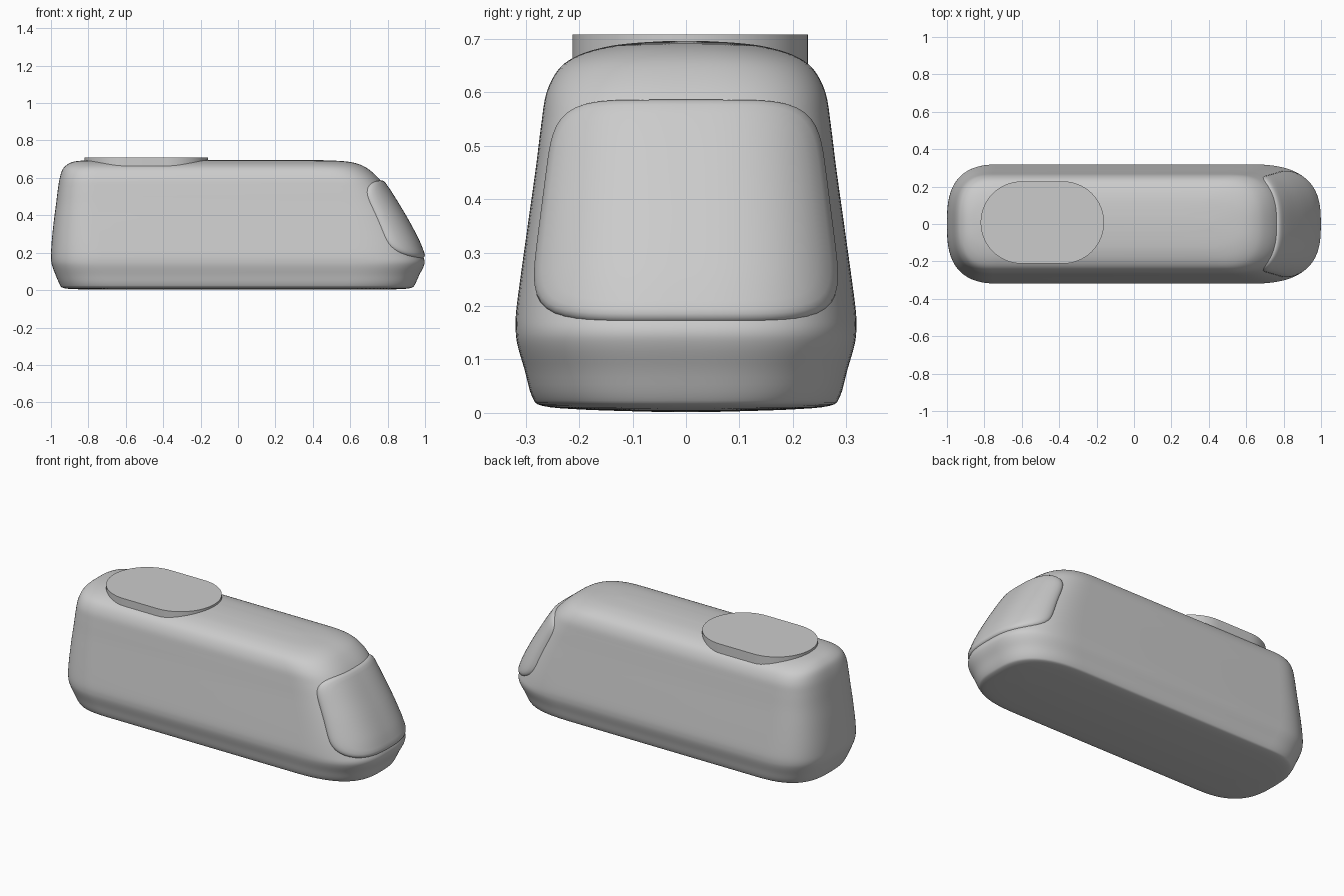
import bpy, math
from mathutils import Vector

if "Cube" in bpy.data.objects:
    bpy.data.objects.remove(bpy.data.objects["Cube"])

# Body sections: z, rear x, front x, half width
ROWS = [
    (0.002, -0.75, 0.75, 0.06), (0.006, -0.89, 0.88, 0.19),
    (0.013, -0.938, 0.928, 0.268), (0.03, -0.953, 0.946, 0.288),
    (0.08, -0.975, 0.969, 0.302), (0.125, -0.992, 0.992, 0.315),
    (0.155, -0.999, 0.998, 0.319), (0.19, -1.0, 0.985, 0.318),
    (0.26, -0.996, 0.957, 0.309), (0.36, -0.986, 0.905, 0.295),
    (0.46, -0.973, 0.846, 0.281), (0.54, -0.963, 0.795, 0.271),
    (0.60, -0.953, 0.750, 0.261), (0.645, -0.938, 0.700, 0.237),
    (0.670, -0.915, 0.655, 0.200), (0.685, -0.885, 0.600, 0.150),
    (0.692, -0.840, 0.520, 0.100), (0.696, -0.780, 0.400, 0.035),
]
N = 2.8


def refine(rows, steps=4):
    vs = [Vector(r) for r in rows]
    out = []
    for i in range(len(vs) - 1):
        a, b, c, d = vs[max(i - 1, 0)], vs[i], vs[i + 1], vs[min(i + 2, len(vs) - 1)]
        for k in range(steps):
            t = k / steps
            out.append(b + (c - a) * (t / 2) + (2 * a - 5 * b + 4 * c - d) * (t * t / 2)
                       + (3 * b - a - 3 * c + d) * (t ** 3 / 2))
    return out + [vs[-1]]


FINE = refine(ROWS)


def end_lengths(z):
    k = min(max((z - 0.17) / 0.5, 0), 1)
    return 0.40 - 0.15 * k, 0.30 - 0.10 * k


def ring(row, count=112):
    z, x0, x1, w = row
    front, rear = end_lengths(z)
    pts = []
    for i in range(count):
        t = 2 * math.pi * (i + 0.5) / count
        c, s = math.cos(t), math.sin(t)
        ex, ey = abs(c) ** (2 / N), math.copysign(abs(s) ** (2 / N), s)
        x = x1 - front * (1 - ex) if c > 0 else x0 + rear * (1 - ex)
        pts.append((x, w * ey, z))
    return pts


def make_object(name, rings, cap_first, cap_last, angle):
    n = len(rings[0])
    verts = [p for r in rings for p in r]
    faces = []
    for j in range(len(rings) - 1):
        for i in range(n):
            k = (i + 1) % n
            faces.append((j * n + i, j * n + k, (j + 1) * n + k, (j + 1) * n + i))
    if cap_first:
        faces.append(tuple(reversed(range(n))))
    if cap_last:
        faces.append(tuple(range(len(verts) - n, len(verts))))
    me = bpy.data.meshes.new(name)
    me.from_pydata(verts, [], faces)
    ob = bpy.data.objects.new(name, me)
    bpy.context.collection.objects.link(ob)
    bpy.ops.object.select_all(action='DESELECT')
    ob.select_set(True)
    bpy.context.view_layer.objects.active = ob
    bpy.ops.object.shade_smooth_by_angle(angle=math.radians(angle))
    return ob


# Main shell
make_object("body_shell", [ring(r) for r in FINE], True, True, 40)


# Windscreen: raised rounded panel that follows the sloping nose
def nose(u, z):
    for a, b in zip(FINE, FINE[1:]):
        if z <= b[0]:
            break
    row = a.lerp(b, (z - a[0]) / (b[0] - a[0]))
    f = u * 0.93
    front = end_lengths(z)[0]
    return Vector((row[2] - front * (1 - (1 - abs(f) ** N) ** (1 / N)), row[3] * f, z))


def panel_ring(rho, lift, count=112):
    pts = []
    for i in range(count):
        t = 2 * math.pi * i / count
        c, s = math.cos(t), math.sin(t)
        m = 6
        k = rho / (abs(c) ** m + abs(s) ** m) ** (1 / m)
        u, z = k * c, 0.379 + 0.208 * k * s
        e = 0.004
        n = (nose(u + e, z) - nose(u - e, z)).cross(nose(u, z + e) - nose(u, z - e))
        pts.append(nose(u, z) + n.normalized() * lift)
    return pts


profile = [(1.0, -0.012), (0.992, 0.0), (0.975, 0.007), (0.95, 0.011), (0.91, 0.014)]
profile += [(0.9 * (1 - i / 14), 0.014) for i in range(1, 14)] + [(0.005, 0.014)]
make_object("windscreen", [panel_ring(*p) for p in profile], False, True, 40)

# Flat roof pod with round ends
outline = []
for cx, start in ((-0.38, -90), (-0.60, 90)):
    for i in range(33):
        a = math.radians(start + 180 * i / 32)
        outline.append((cx + 0.22 * math.cos(a), 0.008 + 0.22 * math.sin(a)))
make_object("roof_pod", [[(x, y, z) for x, y in outline] for z in (0.62, 0.708)], True, True, 30)
